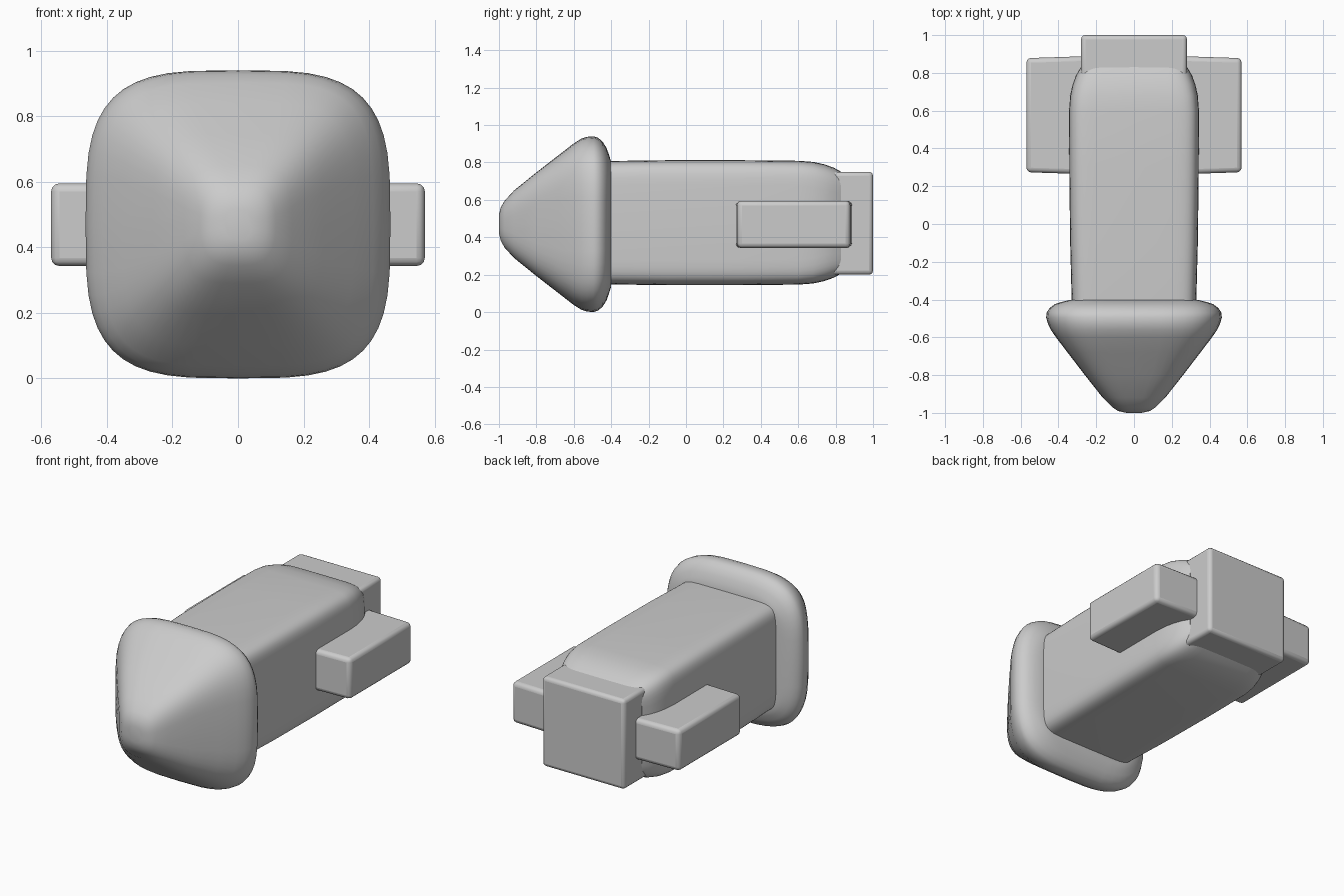
import bpy, bmesh
from math import cos, sin, pi, copysign, radians

if "Cube" in bpy.data.objects:
    bpy.data.objects.remove(bpy.data.objects["Cube"])

SEGMENTS = 48


def finish(obj, angle):
    bpy.ops.object.select_all(action='DESELECT')
    obj.select_set(True)
    bpy.context.view_layer.objects.active = obj
    bpy.ops.object.shade_smooth_by_angle(angle=radians(angle))


def loft(name, zc, rings, angle=40):
    """Skin rounded-square rings (y, half width, half height, squareness) along y."""
    bm = bmesh.new()
    loops = []
    for y, hx, hz, n in rings:
        loop = []
        for i in range(SEGMENTS):
            a = 2 * pi * i / SEGMENTS
            c, s = cos(a), sin(a)
            x = copysign(abs(c) ** (2 / n), c) if abs(c) > 1e-6 else 0
            z = copysign(abs(s) ** (2 / n), s) if abs(s) > 1e-6 else 0
            loop.append(bm.verts.new((hx * x, y, zc + hz * z)))
        loops.append(loop)
    for a, b in zip(loops, loops[1:]):
        for i in range(SEGMENTS):
            j = (i + 1) % SEGMENTS
            bm.faces.new((a[i], a[j], b[j], b[i]))
    bm.faces.new(loops[0])
    bm.faces.new(loops[-1])
    bmesh.ops.recalc_face_normals(bm, faces=bm.faces)
    mesh = bpy.data.meshes.new(name)
    bm.to_mesh(mesh)
    bm.free()
    obj = bpy.data.objects.new(name, mesh)
    bpy.context.collection.objects.link(obj)
    finish(obj, angle)
    return obj


def rounded_box(name, lo, hi, radius):
    """Box between two corners with rounded edges."""
    bpy.ops.mesh.primitive_cube_add(size=1)
    obj = bpy.context.object
    obj.name = name
    for v in obj.data.vertices:
        v.co = [l if c < 0 else h for c, l, h in zip(v.co, lo, hi)]
    bevel = obj.modifiers.new("round_edges", 'BEVEL')
    bevel.width = radius
    bevel.segments = 3
    finish(obj, 40)
    return obj


# Pyramid-shaped nose with a rounded rim
loft("nose", 0.47, [
    (-1.0, 0.04, 0.05, 2.5), (-0.99, 0.085, 0.09, 2.6), (-0.97, 0.115, 0.125, 2.8),
    (-0.92, 0.165, 0.18, 3.2), (-0.80, 0.26, 0.277, 4), (-0.68, 0.352, 0.37, 4),
    (-0.60, 0.413, 0.432, 3.8), (-0.56, 0.44, 0.457, 3.6), (-0.53, 0.455, 0.467, 3.5),
    (-0.495, 0.465, 0.47, 3.5), (-0.47, 0.463, 0.462, 3.5), (-0.445, 0.447, 0.44, 3.6),
    (-0.425, 0.42, 0.408, 3.8), (-0.413, 0.385, 0.375, 4.2), (-0.402, 0.34, 0.34, 6),
])

# Long rounded-square body, tapering into the tail
loft("body", 0.478, [
    (-0.46, 0.328, 0.328, 8), (-0.40, 0.33, 0.33, 8), (-0.10, 0.338, 0.334, 8),
    (0.30, 0.343, 0.334, 8), (0.60, 0.344, 0.331, 8), (0.68, 0.338, 0.325, 7.5),
    (0.74, 0.325, 0.312, 7), (0.79, 0.306, 0.294, 7), (0.83, 0.282, 0.272, 8),
])

# Square tail block
rounded_box("tail_block", (-0.28, 0.70, 0.20), (0.28, 1.0, 0.75), 0.022)

# Side fins
for side, name in ((-1, "left_fin"), (1, "right_fin")):
    x0, x1 = sorted((side * 0.20, side * 0.57))
    fin = rounded_box(name, (x0, 0.262, 0.343), (x1, 0.89, 0.595), 0.025)
    for v in fin.data.vertices:
        if abs(v.co.x) > 0.4:
            v.co.y += 0.012 if v.co.y < 0.5 else -0.012
